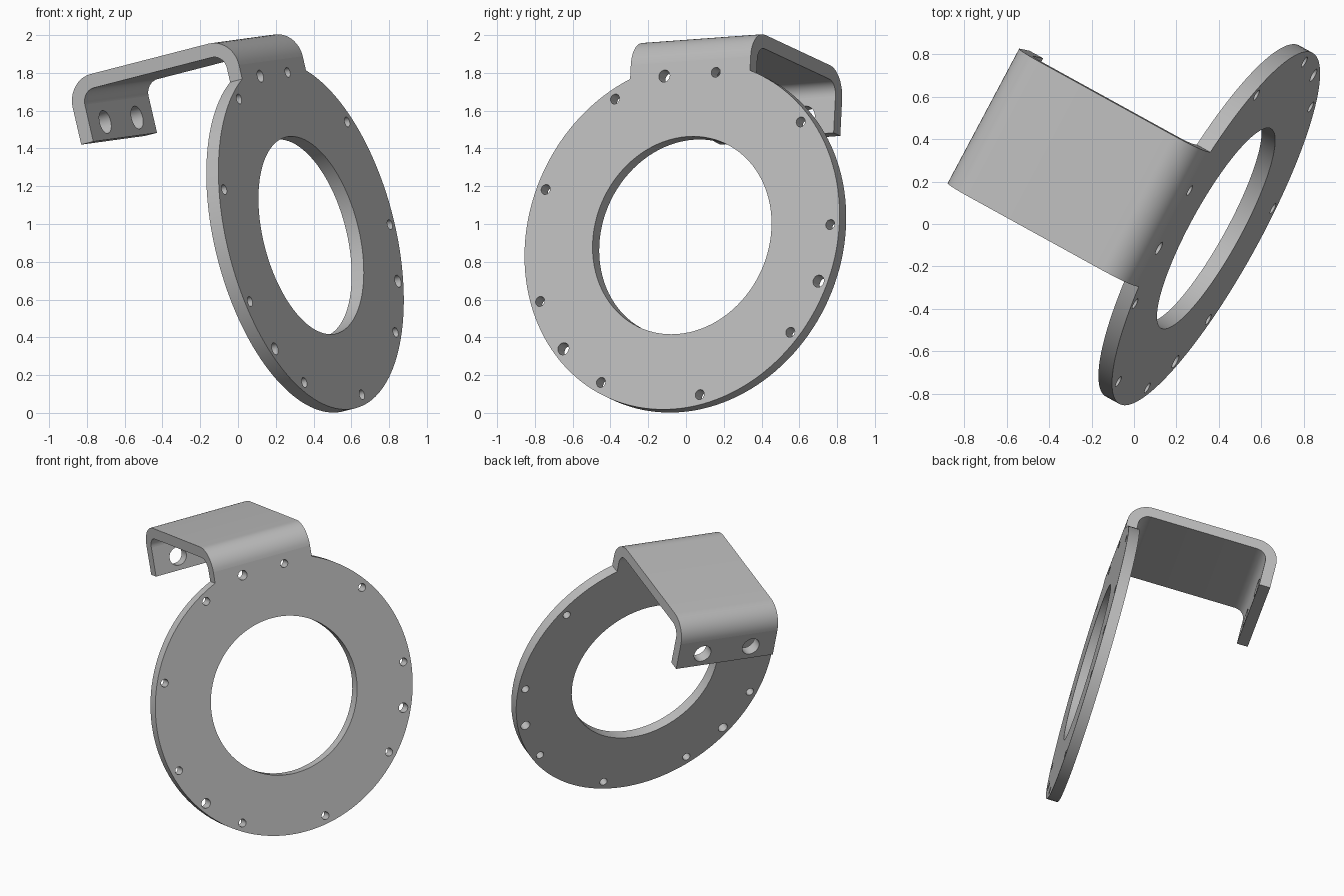
import bpy, bmesh
from math import cos, sin, pi, radians, acos
from mathutils import Matrix, Vector

cube = bpy.data.objects.get("Cube")
if cube:
    bpy.data.objects.remove(cube, do_unlink=True)

# Sizes
T = 0.075           # sheet thickness
R, BORE = 0.945, 0.537
BOLT = 0.89         # bolt circle radius
HALF = 0.36         # half width of the bracket
BEND = 0.15         # outer bend radius
TOP = 1.10          # bracket height above the ring centre
DEPTH = 1.03        # reach of the bracket behind the ring face
SEAM = TOP - BEND

# Tilted frame: x across the bracket, y up the ring, z out of its front face
n = Vector((0.854, -0.47, 0.22)).normalized()
u = Vector((0.468, 0.881, 0.064))
u = (u - n * u.dot(n)).normalized()
frame = Matrix((u, n.cross(u), n)).transposed().to_4x4()
frame.translation = (0.387, -0.021, 0.94)

metal = bpy.data.materials.new("grey metal")
metal.use_nodes = True
metal.diffuse_color = (0.5, 0.5, 0.5, 1)
metal.node_tree.nodes["Principled BSDF"].inputs["Base Color"].default_value = (0.5, 0.5, 0.5, 1)


def arc(cx, cy, r, a0, a1, steps):
    return [(cx + r * cos(a0 + (a1 - a0) * i / steps),
             cy + r * sin(a0 + (a1 - a0) * i / steps)) for i in range(steps + 1)]


def circle(cx, cy, r, steps=32):
    return arc(cx, cy, r, 0, 2 * pi, steps)[:-1]


def add(name, mesh):
    obj = bpy.data.objects.new(name, mesh)
    bpy.context.collection.objects.link(obj)
    mesh.materials.clear()
    mesh.materials.append(metal)
    obj.matrix_world = frame
    bpy.ops.object.select_all(action='DESELECT')
    obj.select_set(True)
    bpy.context.view_layer.objects.active = obj
    bpy.ops.object.shade_smooth_by_angle(angle=radians(30))


def plate(name, loops, z):
    """Flat sheet with holes, filled from closed outlines; z is its middle."""
    curve = bpy.data.curves.new(name, 'CURVE')
    curve.dimensions = '2D'
    curve.fill_mode = 'BOTH'
    curve.extrude = T / 2
    for pts in loops:
        spline = curve.splines.new('POLY')
        spline.points.add(len(pts) - 1)
        for p, (x, y) in zip(spline.points, pts):
            p.co = (x, y, 0, 1)
        spline.use_cyclic_u = True
    temp = bpy.data.objects.new(name, curve)
    bpy.context.collection.objects.link(temp)
    bpy.context.view_layer.update()
    mesh = bpy.data.meshes.new_from_object(temp.evaluated_get(bpy.context.evaluated_depsgraph_get()))
    bpy.data.objects.remove(temp, do_unlink=True)
    bm = bmesh.new()
    bm.from_mesh(mesh)
    bmesh.ops.remove_doubles(bm, verts=bm.verts, dist=1e-5)
    bmesh.ops.recalc_face_normals(bm, faces=bm.faces)
    bmesh.ops.translate(bm, verts=bm.verts, vec=(0, 0, z))
    bm.to_mesh(mesh)
    bm.free()
    add(name, mesh)


# Ring with the tab that runs up into the bend
corner = acos(HALF / R)
outline = arc(0, 0, R, pi - corner, 2 * pi + corner, 120) + [(HALF, SEAM), (-HALF, SEAM)]
loops = [outline, circle(0, 0, BORE, 96)]
for deg in (0, 40, 80, 100, 120, 160, 200, 220, 240, 280, 320, 340):
    a = radians(deg)
    loops.append(circle(BOLT * cos(a), BOLT * sin(a), 0.033 if deg in (100, 220, 340) else 0.027, 20))
plate("ring_plate", loops, -T / 2)

# Hanging flange at the back with two mounting holes
low = 0.75
flange = [(-HALF, low), (HALF, low), (HALF, SEAM), (-HALF, SEAM)]
plate("rear_flange", [flange] + [circle(s * 0.18, 0.845, 0.062) for s in (-1, 1)], -DEPTH + T / 2)


# Bent sheet joining ring and flange: two bends and the flat top
def bent_path(r):
    return (arc(-BEND, SEAM, r, 0, pi / 2, 12)
            + arc(BEND - DEPTH, SEAM, r, pi / 2, pi, 12))


bm = bmesh.new()
rows = []
for x in (-HALF, HALF):
    for r in (BEND, BEND - T):
        rows.append([bm.verts.new((x, y, z)) for z, y in bent_path(r)])
for a, b in ((0, 1), (1, 3), (3, 2), (2, 0)):
    for i in range(len(rows[0]) - 1):
        bm.faces.new((rows[a][i], rows[a][i + 1], rows[b][i + 1], rows[b][i]))
bmesh.ops.recalc_face_normals(bm, faces=bm.faces)
if sum(f.calc_area() * f.normal.y for f in bm.faces if f.calc_center_median().y > TOP - 0.001) < 0:
    bmesh.ops.reverse_faces(bm, faces=bm.faces)
mesh = bpy.data.meshes.new("bent_bracket")
bm.to_mesh(mesh)
bm.free()
add("bent_bracket", mesh)
